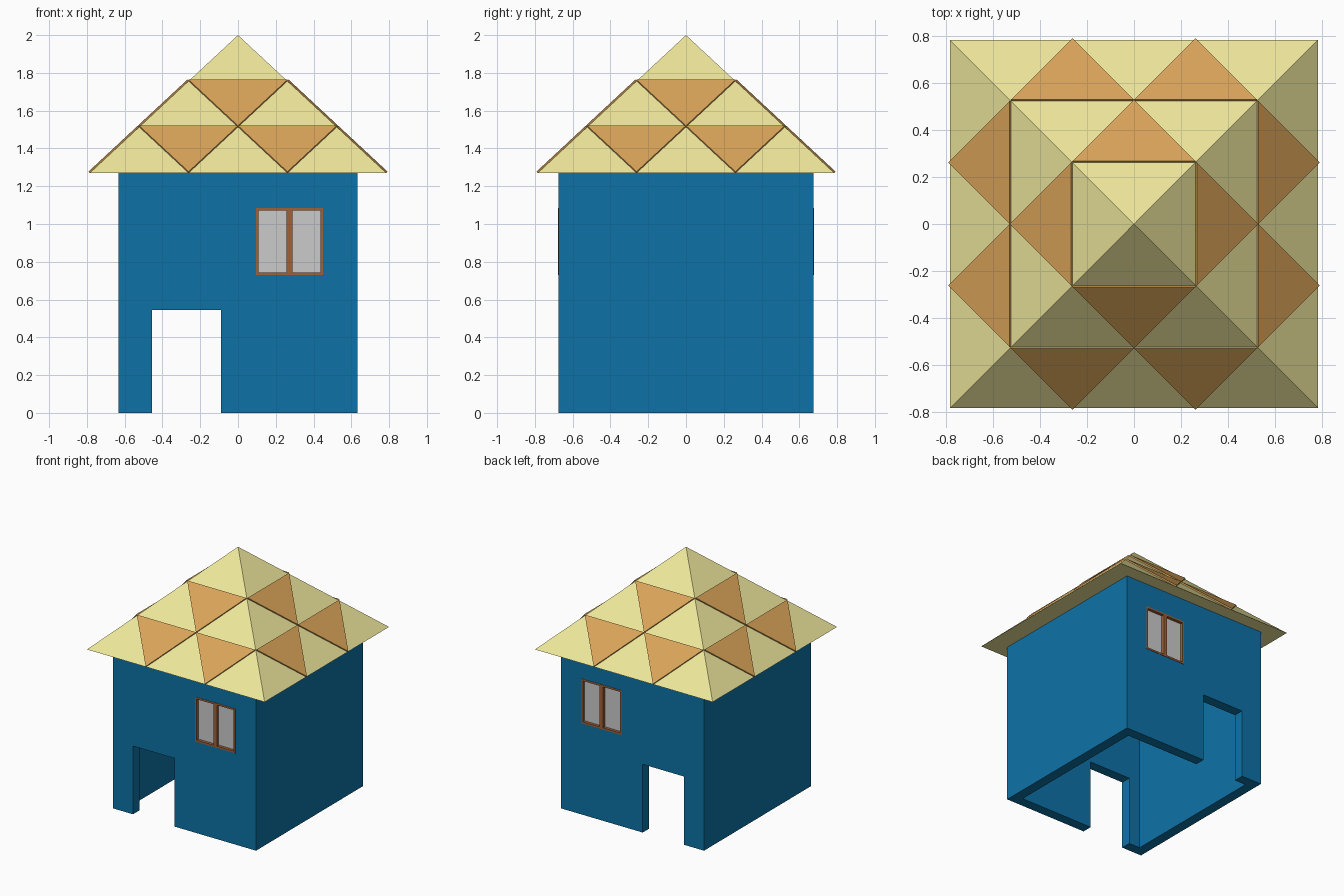
import bpy, bmesh
from math import pi, sqrt
from mathutils import Vector, Matrix

if "Cube" in bpy.data.objects:
    bpy.data.objects.remove(bpy.data.objects["Cube"])


def material(name, rgb):
    m = bpy.data.materials.new(name)
    m.diffuse_color = (*rgb, 1)
    m.use_nodes = True
    m.node_tree.nodes["Principled BSDF"].inputs["Base Color"].default_value = m.diffuse_color
    return m


BLUE = material("wall_blue", (0.004, 0.17, 0.39))
STRAW = material("roof_straw", (0.86, 0.80, 0.33))
ORANGE = material("tile_orange", (0.70, 0.37, 0.10))
BROWN = material("frame_brown", (0.35, 0.12, 0.04))


def mesh_object(name, bm, mat=None):
    bmesh.ops.recalc_face_normals(bm, faces=bm.faces)
    me = bpy.data.meshes.new(name)
    bm.to_mesh(me)
    bm.free()
    ob = bpy.data.objects.new(name, me)
    bpy.context.collection.objects.link(ob)
    if mat:
        me.materials.append(mat)
    return ob


def add_box(bm, lo, hi):
    lo, hi = Vector(lo), Vector(hi)
    m = Matrix.Translation((lo + hi) / 2) @ Matrix.Diagonal((*(hi - lo), 1))
    bmesh.ops.create_cube(bm, size=1, matrix=m)


def box(name, lo, hi, mat=None):
    bm = bmesh.new()
    add_box(bm, lo, hi)
    return mesh_object(name, bm, mat)


def cut(target, lo, hi):
    cutter = box("cutter", lo, hi)
    cutter.hide_render = True
    mod = target.modifiers.new("cut", 'BOOLEAN')
    mod.operation, mod.solver, mod.object = 'DIFFERENCE', 'EXACT', cutter
    bpy.context.view_layer.objects.active = target
    bpy.ops.object.modifier_apply(modifier=mod.name)
    bpy.data.objects.remove(cutter)


# Walls: hollow box, with doorway and window openings through front and back
X, Y, T, EAVE = 0.632, 0.675, 0.08, 1.27
WX0, WX1, WZ0, WZ1 = 0.095, 0.45, 0.73, 1.085
walls = box("walls", (-X, -Y, 0), (X, Y, EAVE), BLUE)
cut(walls, (-X + T, -Y + T, -0.1), (X - T, Y - T, EAVE + 0.1))
cut(walls, (-0.455, -1, -0.1), (-0.09, 1, 0.545))
cut(walls, (WX0, -1, WZ0), (WX1, 1, WZ1))

# Windows: two framed casements on each of the front and back walls
F = 0.014
mid = (WX0 + WX1) / 2
for side, s in (("front", -1), ("back", 1)):
    y0, y1 = sorted((s * (Y + 0.003), s * (Y - T)))
    p0, p1 = sorted((s * (Y - 0.02), s * (Y - 0.03)))
    frame, panes = bmesh.new(), bmesh.new()
    for a, b in ((WX0, mid - 0.001), (mid + 0.001, WX1)):
        add_box(frame, (a, y0, WZ0), (a + F, y1, WZ1))
        add_box(frame, (b - F, y0, WZ0), (b, y1, WZ1))
        add_box(frame, (a + F, y0, WZ0), (b - F, y1, WZ0 + F))
        add_box(frame, (a + F, y0, WZ1 - F), (b - F, y1, WZ1))
        add_box(panes, (a + F, p0, WZ0 + F), (b - F, p1, WZ1 - F))
    mesh_object(side + "_window_frame", frame, BROWN)
    mesh_object(side + "_window_panes", panes)

# Roof: closed square pyramid
R, TOP = 0.785, 2.0
bm = bmesh.new()
bmesh.ops.create_cone(bm, cap_ends=True, segments=4, radius1=R * sqrt(2), radius2=0,
                      depth=TOP - EAVE,
                      matrix=Matrix.Translation((0, 0, (TOP + EAVE) / 2)) @ Matrix.Rotation(pi / 4, 4, 'Z'))
bmesh.ops.remove_doubles(bm, verts=bm.verts, dist=1e-4)
mesh_object("roof", bm, STRAW)

# Roof tiles: three raised inverted triangles per slope
normal = Vector((0, -(TOP - EAVE), R)).normalized()


def slope_point(u, row):
    return Vector((u * R / 3, -R * row / 3, TOP - (TOP - EAVE) * row / 3))


for i, side in enumerate(("front", "right", "back", "left")):
    bm = bmesh.new()
    for u, row in ((0, 1), (-1, 2), (1, 2)):
        pts = [slope_point(u - 1, row), slope_point(u + 1, row), slope_point(u, row + 1)]
        low = [bm.verts.new(p - normal * 0.002) for p in pts]
        high = [bm.verts.new(p + normal * 0.01) for p in pts]
        bm.faces.new(low)
        bm.faces.new(high)
        for k in range(3):
            n = (k + 1) % 3
            bm.faces.new((low[k], low[n], high[n], high[k]))
    bm.transform(Matrix.Rotation(i * pi / 2, 4, 'Z'))
    mesh_object(side + "_roof_tiles", bm, ORANGE)
